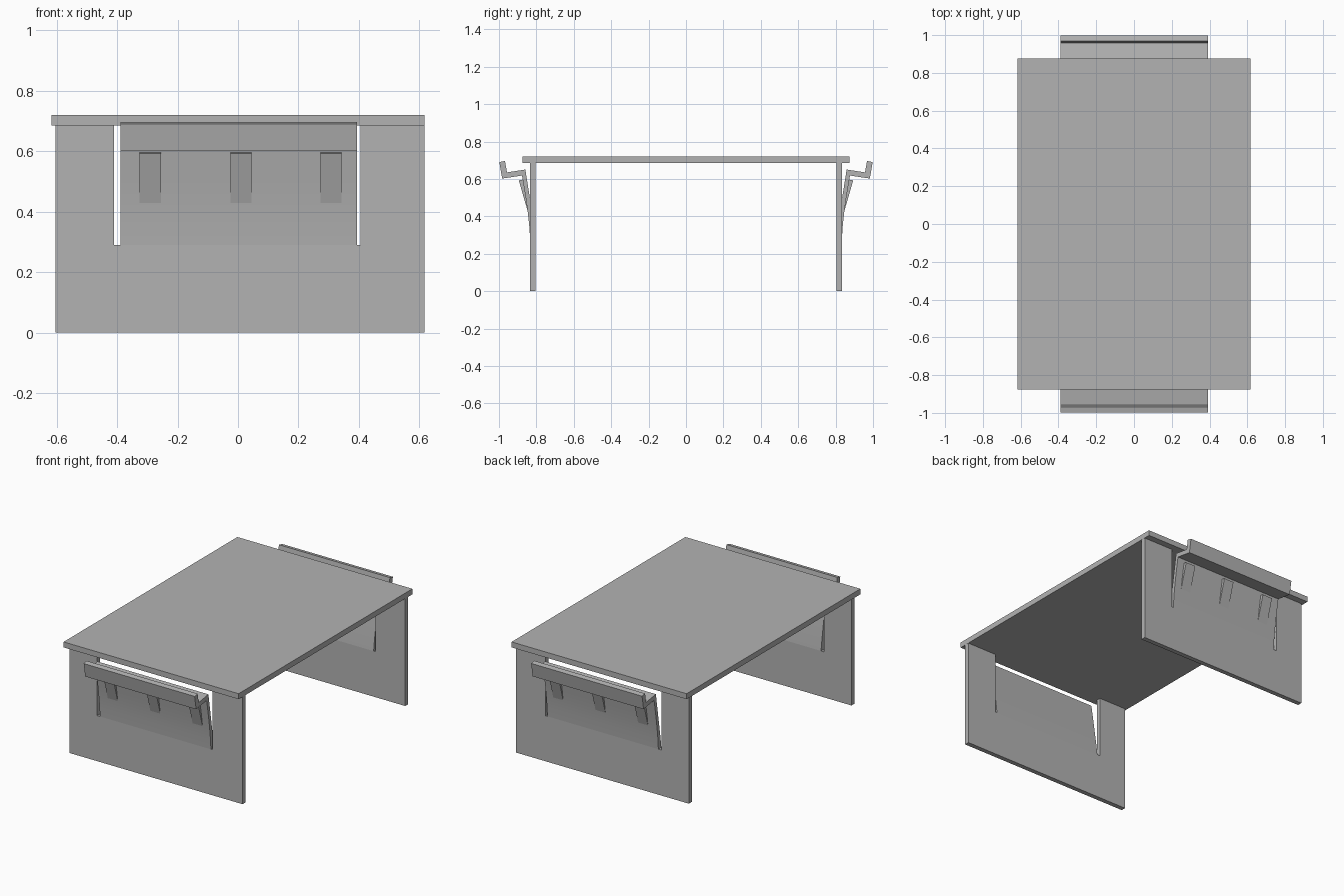
import bpy
import bmesh

if "Cube" in bpy.data.objects:
    bpy.data.objects.remove(bpy.data.objects["Cube"], do_unlink=True)

# Single plain grey
grey = bpy.data.materials.new("plain_grey")
grey.use_nodes = True
colour = (0.45, 0.45, 0.45, 1)
grey.diffuse_color = colour
grey.node_tree.nodes["Principled BSDF"].inputs["Base Color"].default_value = colour


def prism(name, outline, place, low, high, smooth=False):
    """Sweep a flat outline from low to high; place maps (u, v, depth) to xyz."""
    bm = bmesh.new()
    near = [bm.verts.new(place(u, v, low)) for u, v in outline]
    far = [bm.verts.new(place(u, v, high)) for u, v in outline]
    bm.faces.new(near)
    bm.faces.new(far)
    count = len(outline)
    for i in range(count):
        j = (i + 1) % count
        bm.faces.new((near[i], near[j], far[j], far[i]))
    bmesh.ops.recalc_face_normals(bm, faces=bm.faces)
    mesh = bpy.data.meshes.new(name)
    bm.to_mesh(mesh)
    bm.free()
    mesh.materials.append(grey)
    obj = bpy.data.objects.new(name, mesh)
    bpy.context.collection.objects.link(obj)
    if smooth:
        bpy.ops.object.select_all(action='DESELECT')
        obj.select_set(True)
        bpy.context.view_layer.objects.active = obj
        bpy.ops.object.shade_smooth_by_angle(angle=0.35)
    return obj


TOP_Z, UNDER_Z, NOTCH_Z = 0.72, 0.685, 0.29
INNER_Y, OUTER_Y = 0.804, 0.834

# Flat top slab
slab = [(-0.617, -0.875), (0.617, -0.875), (0.617, 0.875), (-0.617, 0.875)]
prism("table_top", slab, lambda u, v, d: (u, v, d), UNDER_Z, TOP_Z)

# End panel outline with the notch around the clip (x, z)
panel = [(-0.604, 0), (0.616, 0), (0.616, UNDER_Z), (0.405, UNDER_Z),
         (0.405, NOTCH_Z), (-0.41, NOTCH_Z), (-0.41, UNDER_Z), (-0.604, UNDER_Z)]

# Bent clip section: inner face, shelf, lip, outer face (y, z)
clip = [(INNER_Y, NOTCH_Z), (0.813, 0.36), (0.824, 0.43), (0.835, 0.5),
        (0.859, 0.65), (0.957, 0.635), (0.968, 0.696), (0.998, 0.69),
        (0.983, 0.602), (0.877, 0.618),
        (0.857, 0.5), (0.847, 0.43), (0.839, 0.36), (OUTER_Y, NOTCH_Z)]

# Wedge rib section, rooted inside the clip wall (y, z)
rib = [(0.862, 0.598), (0.894, 0.592), (0.846, 0.426), (0.842, 0.43)]

for end, side in (("front", -1), ("back", 1)):
    prism(end + "_panel", panel,
          lambda u, v, d: (u, side * d, v), INNER_Y, OUTER_Y)
    across = lambda u, v, d: (d, side * u, v)
    prism(end + "_clip", clip, across, -0.389, 0.393, smooth=True)
    for spot, x in (("right", -0.29), ("middle", 0.01), ("left", 0.308)):
        prism(f"{end}_{spot}_rib", rib, across, x - 0.035, x + 0.035)
